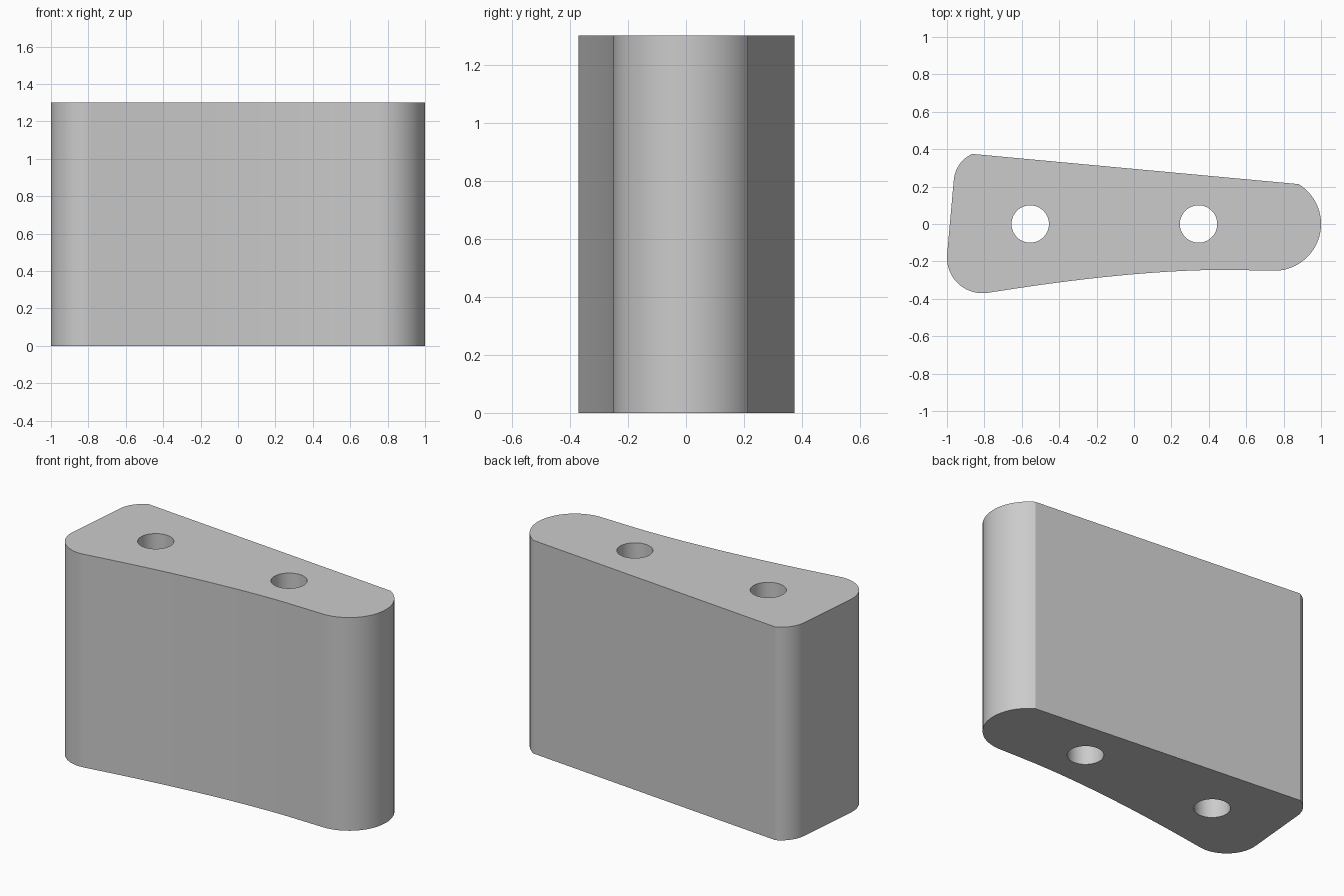
import bpy, bmesh
from math import cos, sin, radians
from mathutils import Vector

HEIGHT = 1.30

cube = bpy.data.objects.get("Cube")
if cube:
    bpy.data.objects.remove(cube, do_unlink=True)


def arc(cx, cy, r, start, end, steps):
    """Points along an arc, angles in degrees."""
    angles = [radians(start + (end - start) * i / steps) for i in range(steps + 1)]
    return [(cx + r * cos(a), cy + r * sin(a)) for a in angles]


def bend(a, b, c, steps):
    """Points along a quadratic curve, both ends included."""
    a, b, c = Vector(a), Vector(b), Vector(c)
    ts = [i / steps for i in range(steps + 1)]
    return [tuple(a * (1 - t) ** 2 + b * 2 * t * (1 - t) + c * t * t) for t in ts]


# Tapered outline: rounded nose, flat back, rounded wide end, curved front
outline = (arc(0.75, 0, 0.25, -90, 58.5, 28)
           + arc(-0.797, 0.222, 0.167, 114, 175.5, 12)
           + arc(-0.81, -0.18, 0.19, 175.5, 279, 20)
           + bend((-0.78, -0.368), (-0.02, -0.245), (0.5, -0.245), 20)[1:])
holes = [arc(x, 0, 0.1, 0, 352.5, 47) for x in (-0.555, 0.345)]

# Fill the outline around the holes, then pull it up to full height
bm = bmesh.new()
edges = []
for loop in [outline] + holes:
    verts = [bm.verts.new((x, y, 0)) for x, y in loop]
    edges += [bm.edges.new((v, verts[i - 1])) for i, v in enumerate(verts)]
bmesh.ops.triangle_fill(bm, edges=edges, use_beauty=True, normal=(0, 0, 1))
result = bmesh.ops.extrude_face_region(bm, geom=bm.faces[:], use_keep_orig=True)
top = [g for g in result["geom"] if isinstance(g, bmesh.types.BMVert)]
bmesh.ops.translate(bm, verts=top, vec=(0, 0, HEIGHT))
bmesh.ops.recalc_face_normals(bm, faces=bm.faces[:])

mesh = bpy.data.meshes.new("spacer_block")
bm.to_mesh(mesh)
bm.free()
block = bpy.data.objects.new("spacer_block", mesh)
bpy.context.collection.objects.link(block)

# Plain grey finish
grey = bpy.data.materials.new("light_grey")
grey.use_nodes = True
colour = (0.60, 0.60, 0.60, 1)
grey.diffuse_color = colour
grey.node_tree.nodes["Principled BSDF"].inputs["Base Color"].default_value = colour
mesh.materials.append(grey)

# Smooth walls with crisp rims and corners
bpy.ops.object.select_all(action='DESELECT')
block.select_set(True)
bpy.context.view_layer.objects.active = block
bpy.ops.object.shade_smooth_by_angle(angle=radians(20))
